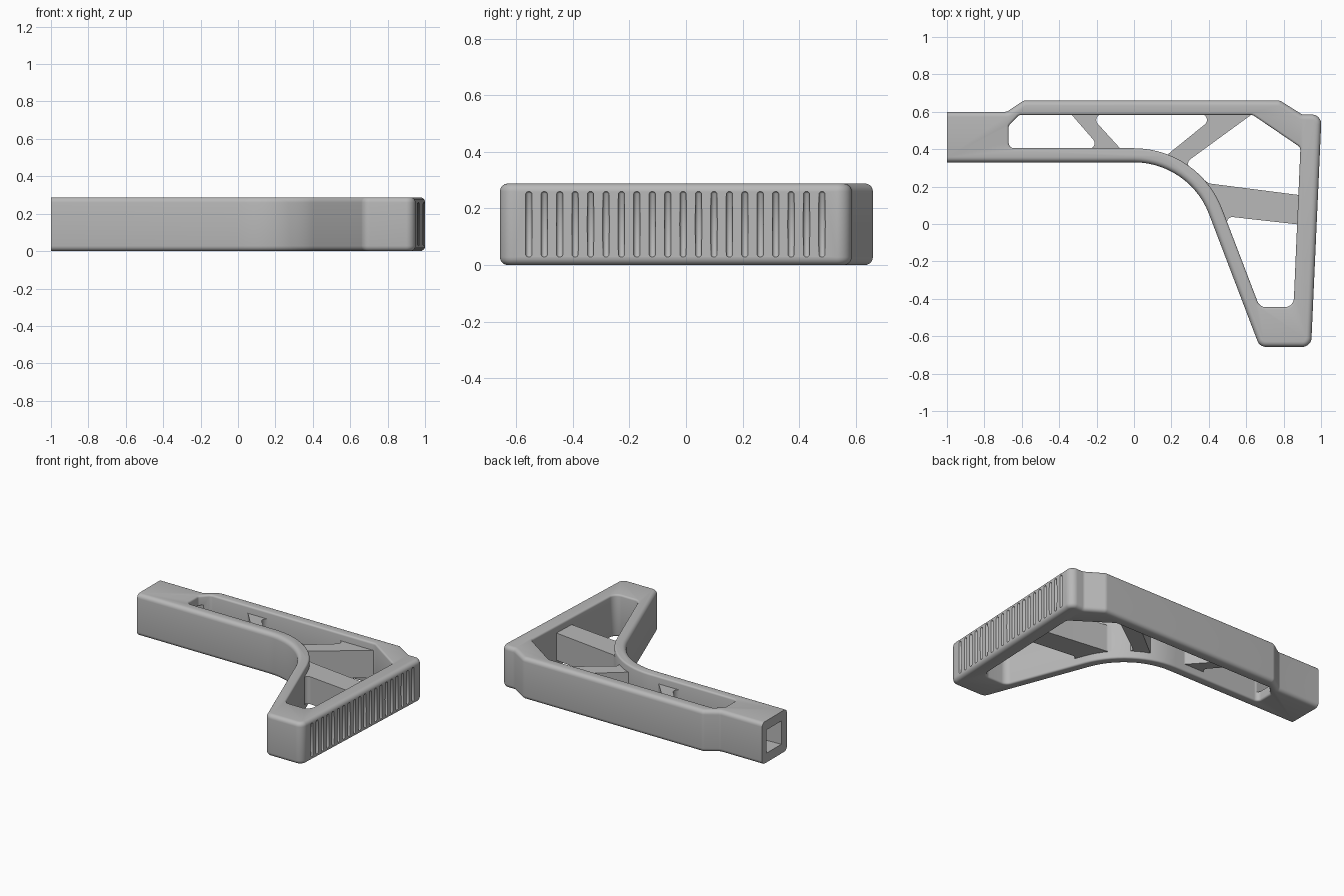
import bpy, bmesh, math
from mathutils import Vector

if "Cube" in bpy.data.objects:
    bpy.data.objects.remove(bpy.data.objects["Cube"], do_unlink=True)

HEIGHT = 0.288
MID = HEIGHT / 2

grey = bpy.data.materials.new("plain_grey")
grey.use_nodes = True
grey.diffuse_color = (0.48, 0.48, 0.48, 1)
grey.node_tree.nodes["Principled BSDF"].inputs["Base Color"].default_value = (0.48, 0.48, 0.48, 1)


def rounded(corners):
    """Counter-clockwise corners (x, y[, radius]) to a polygon with round corners."""
    result = []
    for i, corner in enumerate(corners):
        p = Vector(corner[:2])
        if len(corner) < 3:
            result.append(p)
            continue
        d1 = (Vector(corners[i - 1][:2]) - p).normalized()
        d2 = (Vector(corners[(i + 1) % len(corners)][:2]) - p).normalized()
        half = d1.angle(d2) / 2
        r = corner[2]
        centre = p + (d1 + d2).normalized() * r / math.sin(half)
        v1 = p + d1 * r / math.tan(half) - centre
        v2 = p + d2 * r / math.tan(half) - centre
        start = math.atan2(v1.y, v1.x)
        turn = math.atan2(v2.y, v2.x) - start
        turn = (turn + math.pi) % (2 * math.pi) - math.pi
        steps = max(3, math.ceil(abs(turn) / math.radians(5)))
        for k in range(steps + 1):
            a = start + turn * k / steps
            result.append(centre + r * Vector((math.cos(a), math.sin(a))))
    return result


def offset(points, d):
    """Move a polygon outwards by d."""
    moved = []
    for i, p in enumerate(points):
        e1 = (p - points[i - 1]).normalized()
        e2 = (points[(i + 1) % len(points)] - p).normalized()
        n1, n2 = Vector((e1.y, -e1.x)), Vector((e2.y, -e2.x))
        moved.append(p + (n1 + n2) * d / (1 + n1.dot(n2)))
    return moved


def finish(name, bm):
    bmesh.ops.recalc_face_normals(bm, faces=bm.faces)
    mesh = bpy.data.meshes.new(name)
    bm.to_mesh(mesh)
    bm.free()
    mesh.materials.append(grey)
    obj = bpy.data.objects.new(name, mesh)
    bpy.context.collection.objects.link(obj)
    return obj


def loft(name, corners, levels, flat_end=None):
    """Stack offset copies of one outline; levels are (z, offset)."""
    points = rounded(corners)
    bm = bmesh.new()
    rings = []
    for z, d in levels:
        ring = []
        for p in offset(points, d):
            x = flat_end if flat_end is not None and p.x < flat_end + 0.1 else p.x
            ring.append(bm.verts.new((x, p.y, z)))
        rings.append(ring)
    for low, high in zip(rings, rings[1:]):
        for i in range(len(low)):
            bm.faces.new((low[i - 1], low[i], high[i], high[i - 1]))
    bm.faces.new(rings[0][::-1])
    bm.faces.new(rings[-1])
    return finish(name, bm)


def select(obj):
    bpy.ops.object.select_all(action="DESELECT")
    obj.select_set(True)
    bpy.context.view_layer.objects.active = obj


def cut(obj, cutter):
    cutter.hide_render = True
    mod = obj.modifiers.new("cut", "BOOLEAN")
    mod.operation = "DIFFERENCE"
    mod.solver = "EXACT"
    mod.object = cutter
    select(obj)
    bpy.ops.object.modifier_apply(modifier=mod.name)
    bpy.data.objects.remove(cutter, do_unlink=True)


def soft_levels(r, sign, steps=5):
    """Quarter-round edge at the bottom, mirrored to the top."""
    low = []
    for k in range(steps + 1):
        a = math.pi / 2 * k / steps
        low.append((r * (1 - math.cos(a)), sign * r * (1 - math.sin(a))))
    return low + [(HEIGHT - z, d) for z, d in reversed(low)]


# Frame: tube, sweeping lower bar and butt in one outline
frame = loft("stock_frame", [
    (-1, 0.33), (0.2955, 0.33, 0.43), (0.672, -0.657, 0.05), (0.947, -0.657, 0.05),
    (1.003, 0.585, 0.05), (0.90, 0.585, 0.03), (0.78, 0.66, 0.04),
    (-0.59, 0.66, 0.04), (-0.68, 0.60, 0.03), (-1, 0.60)],
    soft_levels(0.028, -1), flat_end=-1)

# Large opening with a softened rim
rim = soft_levels(0.012, 1, 3)
opening = loft("opening_cutter", [
    (-0.67, 0.405, 0.03), (0.347, 0.405, 0.505), (0.672, -0.445, 0.05),
    (0.853, -0.445, 0.05), (0.89, 0.41, 0.03), (0.635, 0.583, 0.04),
    (-0.615, 0.583, 0.03), (-0.67, 0.525, 0.02)],
    [(-0.05, 0.012)] + rim + [(HEIGHT + 0.05, 0.012)])
cut(frame, opening)

# Square socket in the tube end
socket = loft("socket_cutter", [(-1.1, 0.41), (-0.64, 0.41), (-0.64, 0.55), (-1.1, 0.55)],
              [(MID - 0.08, 0), (MID + 0.08, 0)])
for v in socket.data.vertices:
    if v.co.x < -1 and v.co.y < 0.45:
        v.co.y = 0.385
cut(frame, socket)

# Grip grooves down the butt face
bm = bmesh.new()
for i in range(20):
    y = -0.555 + 1.035 * i / 19
    new = bmesh.ops.create_uvsphere(bm, u_segments=12, v_segments=8, radius=0.012)["verts"]
    for v in new:
        if abs(v.co.z) > 0.0001:
            v.co.z += math.copysign(0.104, v.co.z)
        v.co += Vector((0.947 + 0.0451 * (y + 0.657), y, MID))
cut(frame, finish("groove_cutter", bm))

# Recessed braces, with filleted corners where they meet the walls
braces = {
    "front_brace": [
        (-0.5, 0.62), (-0.5, 0.586), (-0.335, 0.586, 0.03), (-0.175, 0.402, 0.03),
        (-0.4, 0.402), (-0.4, 0.36), (0.0, 0.36), (0.0, 0.402),
        (-0.072, 0.402, 0.03), (-0.24, 0.586, 0.03), (0, 0.586), (0, 0.62)],
    "middle_brace": [
        (0.2, 0.62), (0.2, 0.586), (0.445, 0.586, 0.03), (0.19, 0.38), (0.13, 0.335),
        (0.30, 0.22), (0.36, 0.245), (0.272, 0.325, 0.03), (0.63, 0.586), (0.64, 0.62)],
    "rear_brace": [
        (0.33, 0.235), (0.40, 0.15), (0.48, -0.07), (0.52, -0.07),
        (0.484, 0.042, 0.03), (0.92, -0.007), (0.92, 0.15),
        (0.40, 0.217, 0.03), (0.35, 0.255)],
}
parts = [frame]
for name, corners in braces.items():
    parts.append(loft(name, corners, [(0.05, 0), (HEIGHT - 0.05, 0)]))

for part in parts:
    select(part)
    bpy.ops.object.shade_smooth_by_angle(angle=math.radians(35))
